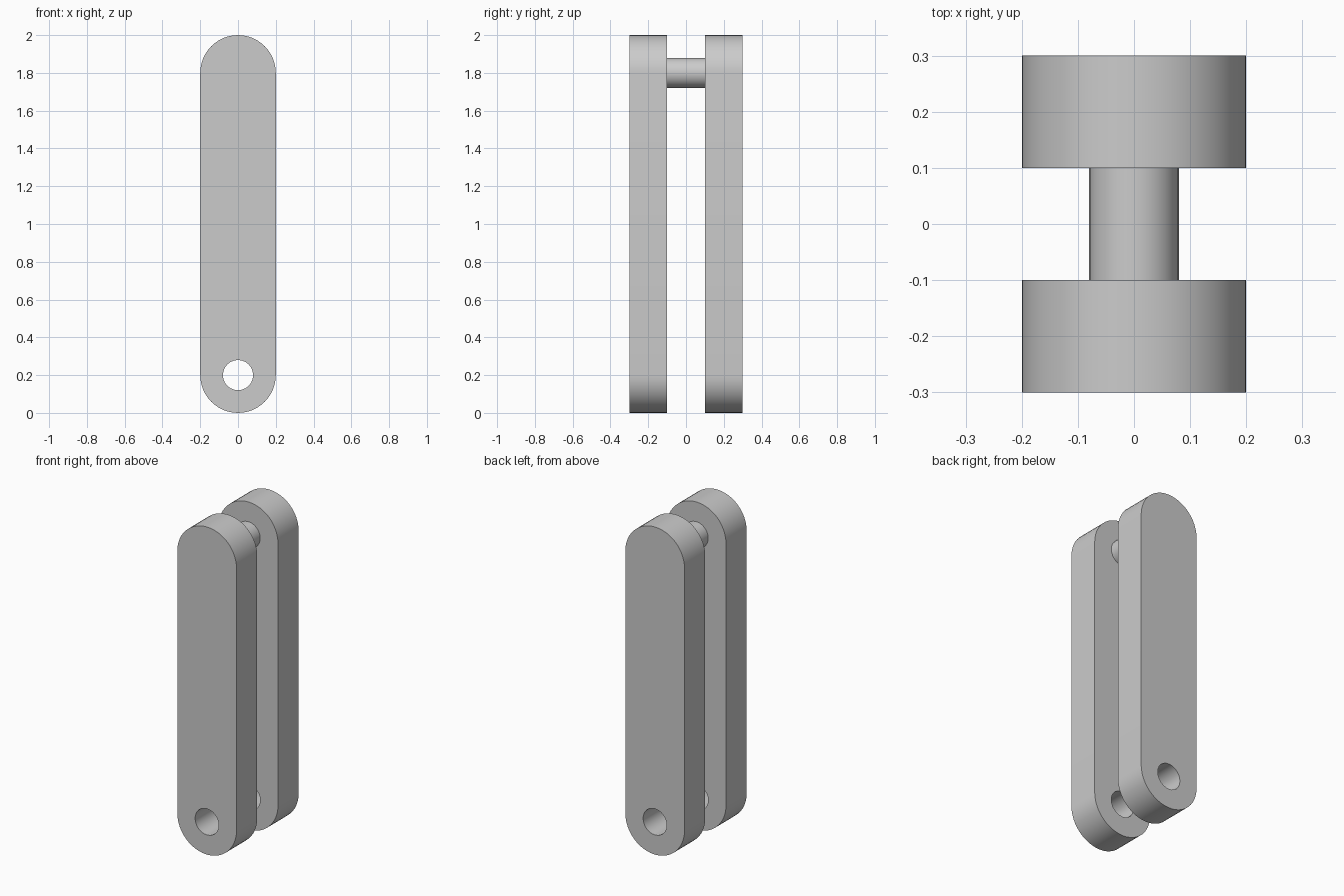
import bpy, bmesh
from math import sin, cos, pi
from mathutils import Vector

cube = bpy.data.objects.get("Cube")
if cube:
    bpy.data.objects.remove(cube, do_unlink=True)

RADIUS, PIN_RADIUS = 0.2, 0.08
LOW, HIGH = 0.2, 1.8          # centres of the rounded ends
INNER, THICK = 0.1, 0.2       # gap to each plate, plate thickness
SEGS = 24                     # segments per half circle

grey = bpy.data.materials.new("grey")
grey.use_nodes = True
colour = (0.6, 0.6, 0.6, 1)
grey.diffuse_color = colour
grey.node_tree.nodes["Principled BSDF"].inputs["Base Color"].default_value = colour


def arc(radius, z, start, end, count):
    angles = [start + (end - start) * i / SEGS for i in range(count)]
    return [(radius * cos(a), z + radius * sin(a)) for a in angles]


def extrude_loops(name, loops, y, depth):
    """Fill the x-z loops (outline, then holes) and extrude along y."""
    bm = bmesh.new()
    for loop in loops:
        verts = [bm.verts.new((x, y, z)) for x, z in loop]
        for a, b in zip(verts, verts[1:] + verts[:1]):
            bm.edges.new((a, b))
    bmesh.ops.triangle_fill(bm, edges=bm.edges[:], use_beauty=True, normal=Vector((0, -1, 0)))
    result = bmesh.ops.extrude_face_region(bm, geom=bm.faces[:], use_keep_orig=True)
    moved = [g for g in result["geom"] if isinstance(g, bmesh.types.BMVert)]
    bmesh.ops.translate(bm, verts=moved, vec=(0, depth, 0))
    bmesh.ops.recalc_face_normals(bm, faces=bm.faces[:])
    mesh = bpy.data.meshes.new(name)
    bm.to_mesh(mesh)
    bm.free()
    mesh.materials.append(grey)
    obj = bpy.data.objects.new(name, mesh)
    bpy.context.collection.objects.link(obj)
    bpy.ops.object.select_all(action="DESELECT")
    obj.select_set(True)
    bpy.context.view_layer.objects.active = obj
    bpy.ops.object.shade_smooth_by_angle(angle=pi / 6)


# Two round-ended link plates with a hole through the lower end
outline = arc(RADIUS, HIGH, 0, pi, SEGS + 1) + arc(RADIUS, LOW, pi, 2 * pi, SEGS + 1)
hole = arc(PIN_RADIUS, LOW, 0, 2 * pi, SEGS)
for name, y in (("front_plate", -INNER - THICK), ("back_plate", INNER)):
    extrude_loops(name, [outline, hole], y, THICK)

# Pin joining the upper ends, seated inside both plates
pin = arc(PIN_RADIUS, HIGH, 0, 2 * pi, SEGS)
extrude_loops("pin", [pin], -INNER - THICK / 2, 2 * INNER + THICK)
